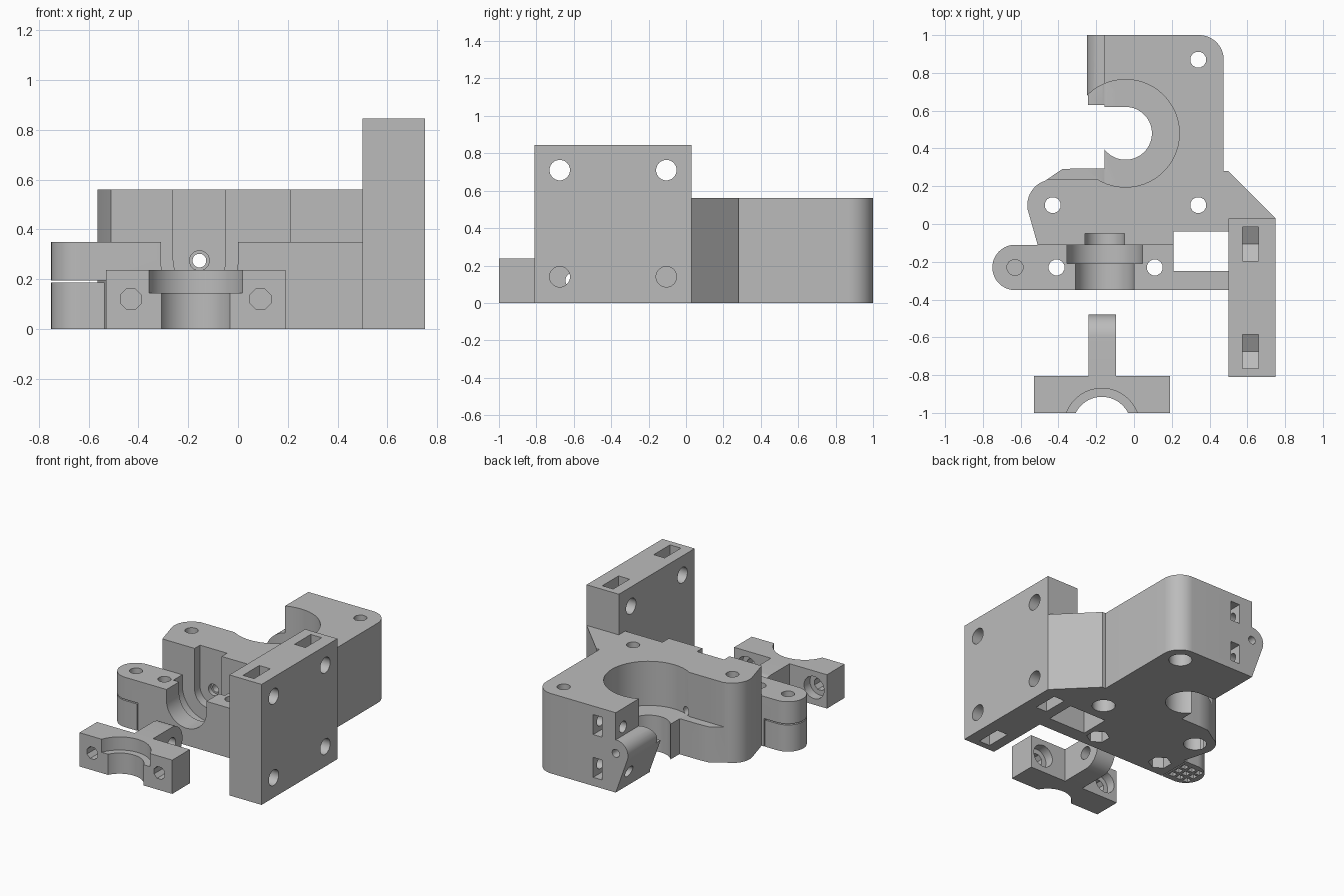
import bpy, bmesh
from math import sin, cos, pi, radians

if "Cube" in bpy.data.objects:
    bpy.data.objects.remove(bpy.data.objects["Cube"])

grey = bpy.data.materials.new("plain grey")
grey.use_nodes = True
colour = (0.5, 0.5, 0.5, 1)
grey.diffuse_color = colour
grey.node_tree.nodes["Principled BSDF"].inputs["Base Color"].default_value = colour


def arc(cx, cy, r, start, end, n=12):
    """Points on an arc, angles in degrees."""
    angles = [radians(start + (end - start) * i / n) for i in range(n + 1)]
    return [(cx + r * cos(a), cy + r * sin(a)) for a in angles]


def ring(cx, cy, r, n=32):
    half = 180 / n
    return arc(cx, cy, r, half, 360 + half, n)[:-1]


def rect(a0, a1, b0, b1):
    return [(a0, b0), (a1, b0), (a1, b1), (a0, b1)]


def channel(cx, cz, r, top):
    """U-shaped section, open upwards."""
    return arc(cx, cz, r, 180, 360, 24) + [(cx + r, top), (cx - r, top)]


def prism(name, outline, axis, lo, hi):
    """Extrude a flat outline along x, y or z."""
    place = {"x": lambda a, b, h: (h, a, b),
             "y": lambda a, b, h: (a, h, b),
             "z": lambda a, b, h: (a, b, h)}[axis]
    bm = bmesh.new()
    ends = [[bm.verts.new(place(a, b, h)) for a, b in outline] for h in (lo, hi)]
    bm.faces.new(ends[0])
    bm.faces.new(ends[1])
    n = len(outline)
    for i in range(n):
        j = (i + 1) % n
        bm.faces.new((ends[0][i], ends[0][j], ends[1][j], ends[1][i]))
    bmesh.ops.recalc_face_normals(bm, faces=bm.faces)
    mesh = bpy.data.meshes.new(name)
    bm.to_mesh(mesh)
    bm.free()
    mesh.materials.append(grey)
    obj = bpy.data.objects.new(name, mesh)
    bpy.context.collection.objects.link(obj)
    return obj


def combine(obj, tool, operation):
    mod = obj.modifiers.new("combine", "BOOLEAN")
    mod.operation = operation
    mod.solver = "EXACT"
    mod.object = tool
    bpy.context.view_layer.objects.active = obj
    bpy.ops.object.modifier_apply(modifier=mod.name)
    bpy.data.objects.remove(tool)


def cut(obj, outline, axis, lo, hi):
    combine(obj, prism("cutter", outline, axis, lo, hi), "DIFFERENCE")


def add(obj, outline, axis, lo, hi):
    combine(obj, prism("addition", outline, axis, lo, hi), "UNION")


FLOOR, TOP, WALL = 0.25, 0.56, 0.35
HOT_X, HOT_Z = -0.155, 0.275
BORE = (-0.045, 0.48)

# Main body outline, with rounded corners and a sloped wing
outline = [(-0.155, 1.0)]
outline += arc(0.345, 0.87, 0.13, 90, 0)
outline += [(0.475, 0.28), (0.5, 0.28), (0.75, 0.03), (0.5, 0.03), (0.5, -0.04),
            (0.21, -0.04), (0.21, -0.11), (-0.51, -0.11)]
outline += arc(-0.43, 0.1, 0.135, 190, 108)
outline += [(-0.38, 0.29), (-0.3, 0.295), (-0.155, 0.295)]
body = prism("main_body", outline, "z", 0, TOP)

# Hinge nose on the back left edge
nose = [(-0.1, 0), (-0.155, 0)] + arc(-0.16, 0.28, 0.09, 205, 90) + [(-0.1, 0.37)]
add(body, nose, "y", 0.63, 1.0)

# Motor pocket, shaft hole and bearing opening
cut(body, ring(*BORE, 0.285, 64), "z", FLOOR, 1)
cut(body, rect(-0.8, -0.155, 0.235, 0.63), "z", FLOOR, 1)
cut(body, rect(-0.156, -0.1, 0.235, 0.7), "z", FLOOR, 1)
cut(body, ring(*BORE, 0.14, 48), "z", -1, 1)
cut(body, rect(-0.6, BORE[0], BORE[1], 0.62), "z", -1, 1)
cut(body, ring(-0.31, 0.47, 0.172, 48), "z", -1, 1)

# Filament path and the seat at the front
cut(body, channel(HOT_X, HOT_Z, 0.105, 1), "y", -0.3, -0.05)
cut(body, ring(HOT_X, HOT_Z, 0.028, 16), "y", -0.3, 1.2)
cut(body, ring(HOT_X, HOT_Z, 0.04, 16), "y", -0.3, -0.02)

# Motor screws with counterbores underneath
for x, y in ((-0.43, 0.1), (0.34, 0.1), (0.34, 0.87)):
    cut(body, ring(x, y, 0.043, 12), "z", -1, 1)
    cut(body, ring(x, y, 0.075, 24), "z", -1, 0.1)

# Tension screws with nut slots in the back face
for z in (0.13, 0.43):
    cut(body, ring(0.92, z, 0.04, 12), "x", -0.5, 0.1)
    cut(body, rect(-0.05, 0.02, z - 0.07, z + 0.07), "y", 0.84, 1.2)

# Front wall with a rounded ear at the left end
ear = arc(-0.63, -0.23, 0.12, 270, 90, 20)
wall = prism("front_wall", ear + [(0.21, -0.11), (0.21, -0.25), (0.5, -0.25), (0.5, -0.35)],
             "z", 0, WALL)
cut(wall, rect(-1, -0.53, -0.5, 0), "z", -1, 0.195)
cut(wall, channel(HOT_X, HOT_Z, 0.155, 1), "y", -1, 0)
cut(wall, channel(HOT_X, HOT_Z, 0.2, 1), "y", -0.21, 0)
for x in (-0.63, -0.41, 0.11):
    cut(wall, ring(x, -0.23, 0.043, 12), "z", -1, 1)
for x in (-0.41, 0.11):
    cut(wall, ring(x, -0.23, 0.075, 6), "z", -1, 0.08)

# Print support under the ear, with hollow cells
support = prism("ear_support", ear + [(-0.537, -0.11), (-0.537, -0.35)], "z", 0, 0.187)
for i in (-1, 0, 1):
    for j in (-1, 0, 1):
        x, y = -0.63 + 0.06 * i, -0.23 + 0.06 * j
        cut(support, rect(x - 0.02, x + 0.02, y - 0.02, y + 0.02), "z", -1, 0.17)

# Mounting plate with screw holes and pointed nut slots
plate = prism("mounting_plate", rect(0.5, 0.75, -0.81, 0.03), "z", 0, 0.845)
for y in (-0.675, -0.105):
    for z, tip, mouth in ((0.14, 0.24, -1), (0.71, 0.61, 2)):
        side = 0.05 if tip < z else -0.05
        cut(plate, ring(y, z, 0.055, 20), "x", 0, 1)
        cut(plate, [(y - 0.09, mouth), (y - 0.09, tip + side), (y, tip),
                    (y + 0.09, tip + side), (y + 0.09, mouth)], "x", 0.575, 0.66)

# Loose clamp with a stem, a stepped half bore and screw holes
clamp = prism("clamp", rect(-0.53, 0.19, -1, -0.805), "z", 0, 0.237)
stem = [(-0.85, 0)] + arc(-0.598, 0.1185, 0.1185, -90, 90, 20) + [(-0.85, 0.237)]
add(clamp, stem, "x", -0.24, -0.095)
cut(clamp, ring(-0.17, -1.07, 0.155, 64), "z", -1, 1)
cut(clamp, ring(-0.17, -1.07, 0.2, 64), "z", 0.145, 1)
cut(clamp, ring(-0.6, 0.12, 0.045, 16), "x", -0.5, 0.2)
for x in (-0.43, 0.09):
    cut(clamp, ring(x, 0.12, 0.045, 8), "y", -2, -0.7)
    cut(clamp, ring(x, 0.12, 0.078, 20), "y", -0.87, -0.7)

# Smooth the curves and keep the edges sharp
bpy.ops.object.select_all(action="DESELECT")
for obj in (body, wall, support, plate, clamp):
    obj.select_set(True)
bpy.context.view_layer.objects.active = body
bpy.ops.object.shade_smooth_by_angle(angle=radians(32))
